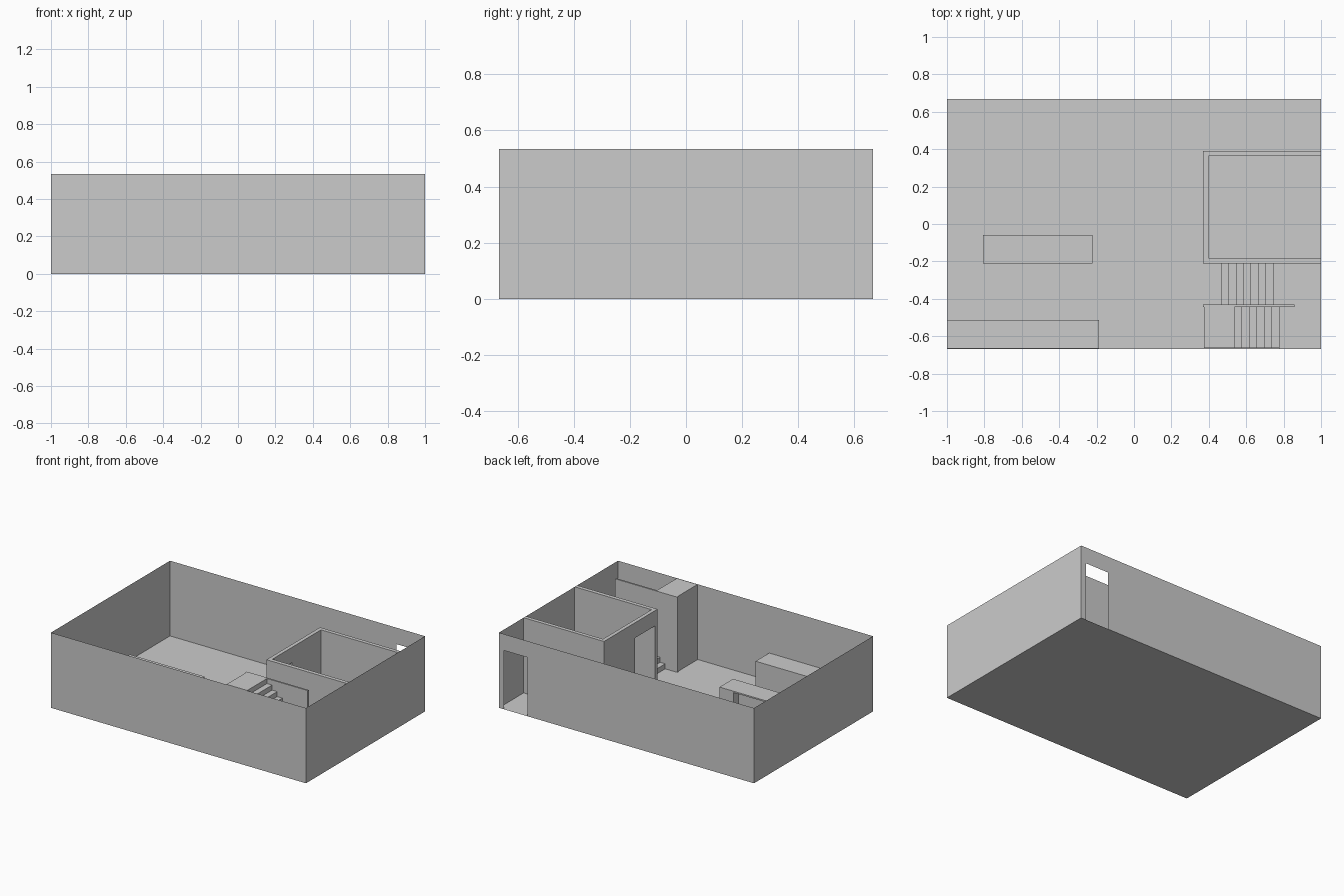
import bpy, bmesh
from mathutils import Vector

if "Cube" in bpy.data.objects:
    bpy.data.objects.remove(bpy.data.objects["Cube"])

W, D, H = 1.0, 0.667, 0.533   # half width, half depth, wall height
RISE = H / 15                 # stair riser


def finish(name, bm, fix=True):
    if fix:
        bmesh.ops.recalc_face_normals(bm, faces=bm.faces)
    me = bpy.data.meshes.new(name)
    bm.to_mesh(me)
    bm.free()
    ob = bpy.data.objects.new(name, me)
    bpy.context.collection.objects.link(ob)
    return ob


def sheet(name, pts):
    """Single flat polygon."""
    bm = bmesh.new()
    bm.faces.new([bm.verts.new(p) for p in pts])
    return finish(name, bm, False)


def prism(name, pts, offset):
    """Flat polygon extruded along a vector."""
    bm = bmesh.new()
    face = bm.faces.new([bm.verts.new(p) for p in pts])
    ext = bmesh.ops.extrude_face_region(bm, geom=[face], use_keep_orig=True)
    verts = [g for g in ext["geom"] if isinstance(g, bmesh.types.BMVert)]
    bmesh.ops.translate(bm, verts=verts, vec=Vector(offset))
    return finish(name, bm)


def box(name, x0, x1, y0, y1, z0, z1):
    pts = [(x0, y0, z0), (x1, y0, z0), (x1, y1, z0), (x0, y1, z0)]
    return prism(name, pts, (0, 0, z1 - z0))


def cut(ob, name, *dims):
    cutter = box(name, *dims)
    cutter.hide_render = True
    cutter.hide_viewport = False
    cutter.display_type = 'WIRE'
    mod = ob.modifiers.new("opening", 'BOOLEAN')
    mod.operation = 'DIFFERENCE'
    mod.solver = 'EXACT'
    mod.object = cutter


# Floor and thin outer walls
sheet("floor", [(-W, -D, 0), (-W, D, 0), (W, D, 0), (W, -D, 0)])
sheet("front_wall", [(-W, -D, 0), (W, -D, 0), (W, -D, H), (-W, -D, H)])
for side, s in (("left", -1), ("right", 1)):
    sheet(side + "_wall", [(s * W, -s * D, 0), (s * W, s * D, 0),
                           (s * W, s * D, H), (s * W, -s * D, H)])

# Back wall with doorway notch
sheet("back_wall", [(W, D, 0), (0.96, D, 0), (0.96, D, 0.417), (0.775, D, 0.417),
                    (0.775, D, 0), (-W, D, 0), (-W, D, H), (W, D, H)])

# Inner room: U-shaped wall with a doorway on its left side
plan = [(1, -0.21), (1, -0.182), (0.397, -0.182), (0.397, 0.363),
        (1, 0.363), (1, 0.39), (0.37, 0.39), (0.37, -0.21)]
room = prism("inner_room_walls", [(x, y, 0) for x, y in plan], (0, 0, H))
cut(room, "doorway_cutter", 0.3, 0.45, -0.181, 0.04, -0.1, 0.425)


# Stairs
def flight(name, x_low, x_high, n, z_low, x_end, y0, y1):
    """Solid flight of n treads rising from x_low to x_high, level to x_end."""
    step = (x_high - x_low) / n
    prof = [(x_low, 0)]
    for i in range(n + 1):
        x, z = x_low + i * step, z_low + (i + 1) * RISE
        prof += [(x, z), ((x + step) if i < n else x_end, z)]
    prof.append((x_end, 0))
    prism(name, [(x, y0, z) for x, z in prof], (0, y1 - y0, 0))


flight("lower_stairs", 0.465, 0.743, 7, 0, W, -0.431, -0.21)
flight("upper_stairs", 0.778, 0.537, 6, 8 * RISE, 0.375, -0.664, -0.443)
box("stair_landing", 0.778, W, -D, -0.431, 0, 8 * RISE)
box("stair_divider", 0.37, 0.857, -0.443, -0.431, 0, H)

# Kitchen counter and island with a knee recess on its back side
box("counter", -0.999, -0.187, -0.665, -0.513, 0, 0.197)
island = box("island", -0.807, -0.222, -0.21, -0.058, 0, 0.197)
cut(island, "recess_cutter", -0.70, -0.33, -0.115, 0.0, -0.1, 0.187)
